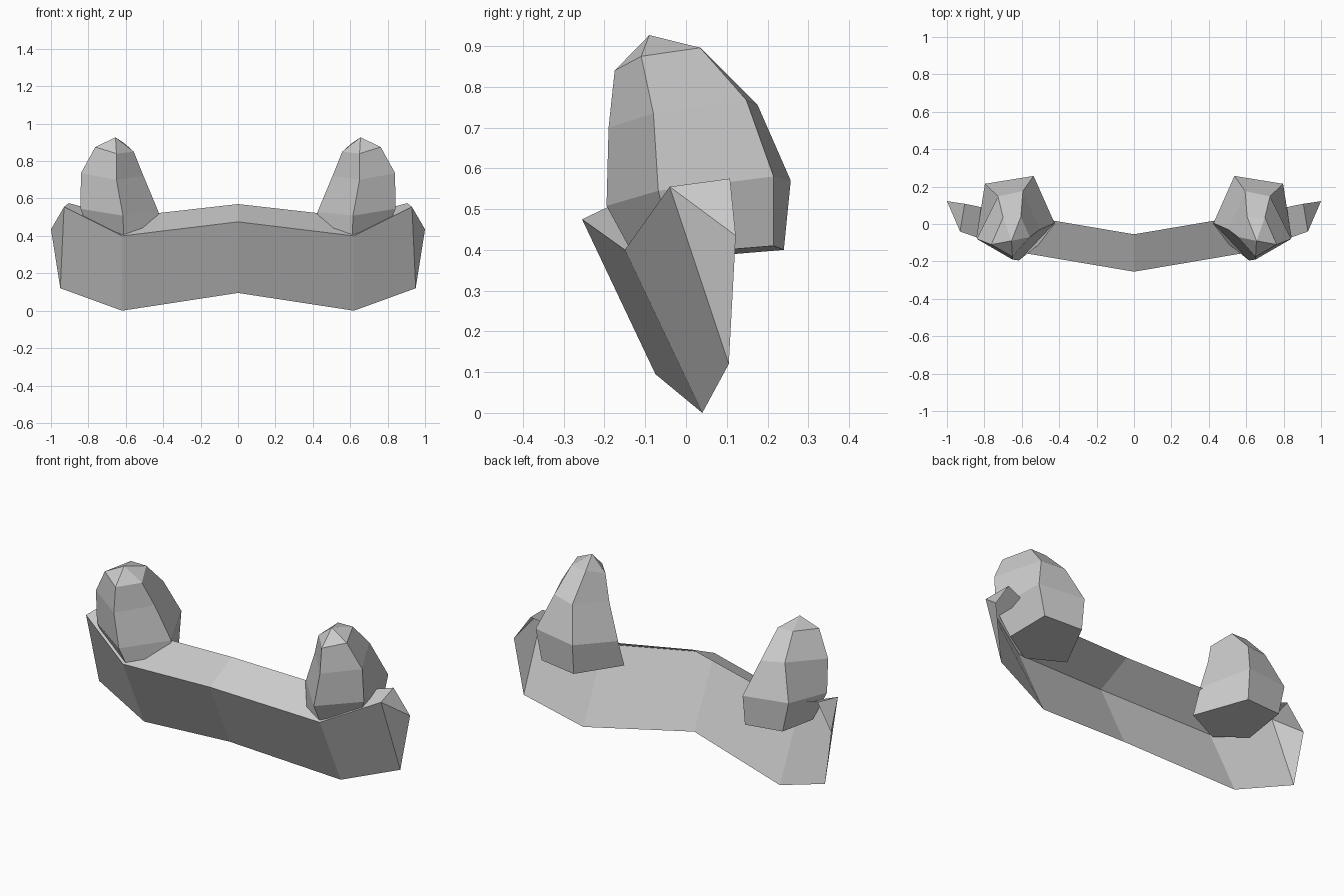
import bpy
import bmesh

cube = bpy.data.objects.get("Cube")
if cube:
    bpy.data.objects.remove(cube, do_unlink=True)

# One neutral grey for everything
grey = bpy.data.materials.new("plain_grey")
grey.use_nodes = True
colour = (0.6, 0.6, 0.6, 1)
grey.diffuse_color = colour
grey.node_tree.nodes["Principled BSDF"].inputs["Base Color"].default_value = colour


def mirrored_object(name, bm):
    """Turn the left half into an object mirrored across x."""
    mesh = bpy.data.meshes.new(name)
    bm.to_mesh(mesh)
    bm.free()
    mesh.materials.append(grey)
    obj = bpy.data.objects.new(name, mesh)
    bpy.context.collection.objects.link(obj)
    mirror = obj.modifiers.new("mirror", 'MIRROR')
    mirror.use_clip = True
    return obj


# Bumper shell: an open top plate and front plate, swept through three stations
# Each station lists its bottom, front lip and back lip
stations = [
    [(0, -.075, .095), (0, -.255, .475), (0, -.055, .57)],
    [(.62, .04, 0), (.62, -.15, .40), (.62, .05, .50)],
    [(.95, .105, .12), (.93, -.04, .555), (.905, .108, .575)],
]
bm = bmesh.new()
rows = [[bm.verts.new(p) for p in station] for station in stations]
for a, b in zip(rows, rows[1:]):
    for i in range(2):
        bm.faces.new((a[i], b[i], b[i + 1], a[i + 1]))

# End caps folded around the outer corner
bottom, front, back = rows[-1]
outer = bm.verts.new((1, .122, .435))
bm.faces.new((front, bottom, outer))
bm.faces.new((front, outer, back))
mirrored_object("bumper_shell", bm)

# Horn: five-sided rings from base to crown
# Corner order: front, outer, back outer, back inner, inner
rings = [
    [(.61, -.12, .37), (.78, -.03, .39), (.76, .215, .41), (.54, .24, .40), (.41, -.03, .38)],
    [(.615, -.195, .508), (.842, -.068, .545), (.797, .215, .58), (.537, .257, .57), (.425, .005, .528)],
    [(.65, -.19, .70), (.84, -.08, .735), (.727, .148, .768), (.594, .176, .755), (.505, -.03, .72)],
    [(.65, -.175, .84), (.763, -.11, .875), (.70, .035, .896), (.605, .038, .893), (.557, -.07, .85)],
]
bm = bmesh.new()
rows = [[bm.verts.new(p) for p in ring] for ring in rings]
apex = bm.verts.new((.655, -.09, .927))
for i in range(5):
    j = (i + 1) % 5
    for low, high in zip(rows, rows[1:]):
        bm.faces.new((low[i], low[j], high[j], high[i]))
    bm.faces.new((rows[-1][i], rows[-1][j], apex))
bm.faces.new(rows[0][::-1])
mirrored_object("horns", bm)
